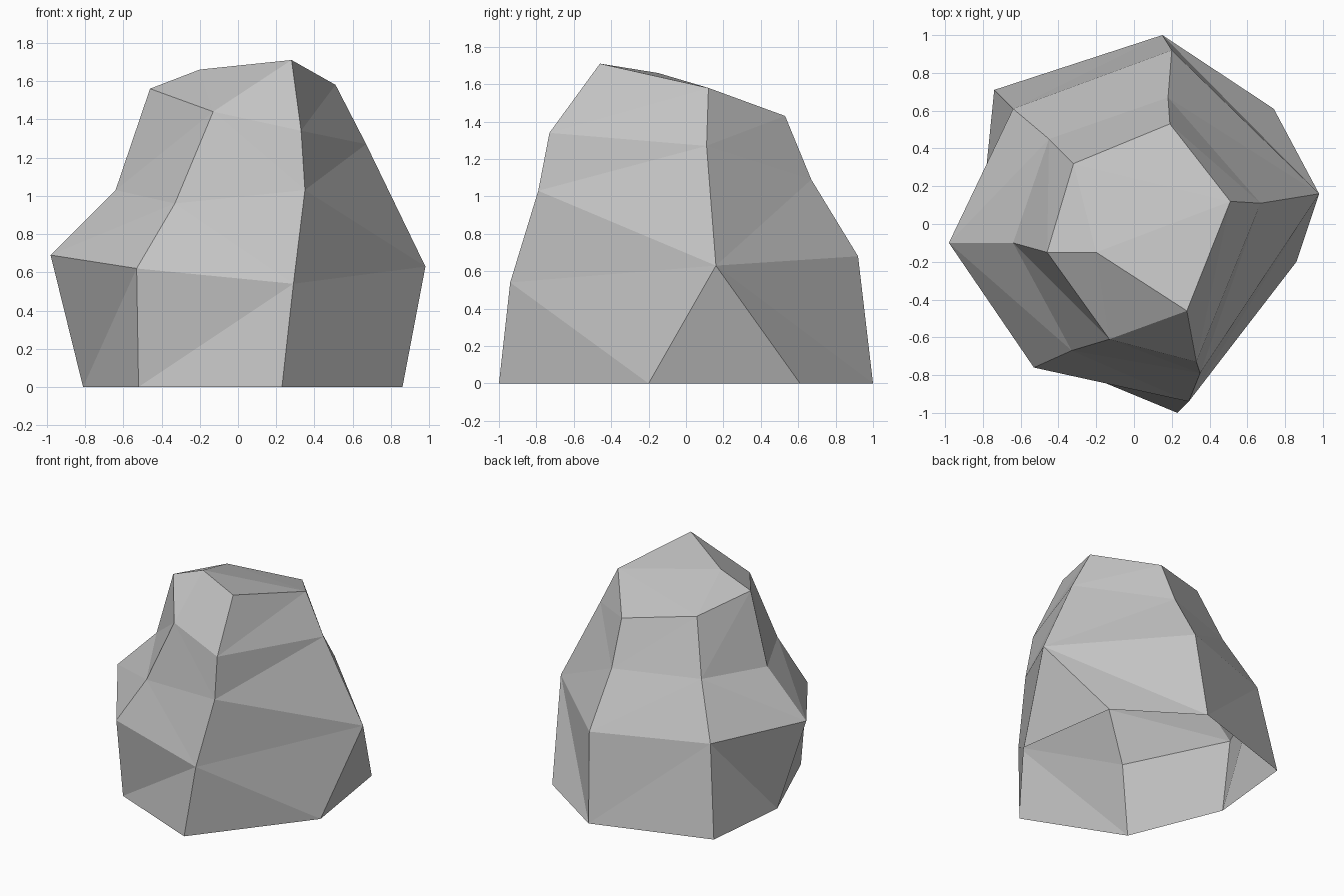
import bpy
import bmesh

# Remove the default object
default = bpy.data.objects.get("Cube")
if default:
    bpy.data.objects.remove(default, do_unlink=True)

# Stone material
stone = bpy.data.materials.new("stone_grey")
stone.use_nodes = True
grey = (0.55, 0.55, 0.55, 1)
stone.diffuse_color = grey
bsdf = stone.node_tree.nodes["Principled BSDF"]
bsdf.inputs["Base Color"].default_value = grey
bsdf.inputs["Roughness"].default_value = 0.9

# Six ridge lines of the boulder, each running from the ground to the rim
ridges = {
    "front": [(.23, -1, 0), (.29, -.94, .54), (.35, -.79, 1.03), (.33, -.73, 1.34), (.28, -.46, 1.71)],
    "east": [(.86, -.2, 0), (.98, .16, .63), (.67, .11, 1.27), (.51, .12, 1.58)],
    "back": [(.15, 1, 0), (.2, .92, .68), (.18, .67, 1.09), (.19, .53, 1.43)],
    "back_west": [(-.74, .71, 0), (-.64, .61, .69), (-.45, .45, 1.09), (-.32, .32, 1.5)],
    "west": [(-.81, .02, 0), (-.98, -.1, .69), (-.64, -.1, 1.03), (-.46, -.15, 1.56)],
    "front_west": [(-.52, -.69, 0), (-.53, -.76, .62), (-.33, -.67, .96), (-.13, -.61, 1.44), (-.2, -.15, 1.66)],
}

bm = bmesh.new()
cols = {name: [bm.verts.new(p) for p in pts] for name, pts in ridges.items()}


def facet_strip(left, right, climbs):
    """Join two ridges with triangles; each letter says which side climbs next."""
    i = j = 0
    for side in climbs:
        if side == "l":
            bm.faces.new((left[i], right[j], left[i + 1]))
            i += 1
        else:
            bm.faces.new((left[i], right[j], right[j + 1]))
            j += 1


# The east ridge splits into two feet at the ground
second_foot = bm.verts.new((.74, .61, 0))
east = cols["east"]
east_rear = [second_foot] + east[1:]
bm.faces.new((east[0], second_foot, east[1]))

# Faceted sides, going round the boulder (the underside stays open)
facet_strip(cols["front"], east, "lrlrlrl")
facet_strip(east_rear, cols["back"], "lrrlrl")
facet_strip(cols["back"], cols["back_west"], "rlrlrl")
facet_strip(cols["back_west"], cols["west"], "lrlrrl")
facet_strip(cols["west"], cols["front_west"], "rlrlrlr")
facet_strip(cols["front_west"], cols["front"], "rllrlrrl")

# Sloping top
rim = {name: col[-1] for name, col in cols.items()}
for corners in (("front_west", "front", "east"),
                ("front_west", "east", "back_west"),
                ("east", "back", "back_west"),
                ("front_west", "back_west", "west")):
    bm.faces.new([rim[c] for c in corners])

mesh = bpy.data.meshes.new("boulder")
bm.to_mesh(mesh)
bm.free()
mesh.materials.append(stone)
boulder = bpy.data.objects.new("boulder", mesh)
bpy.context.scene.collection.objects.link(boulder)
